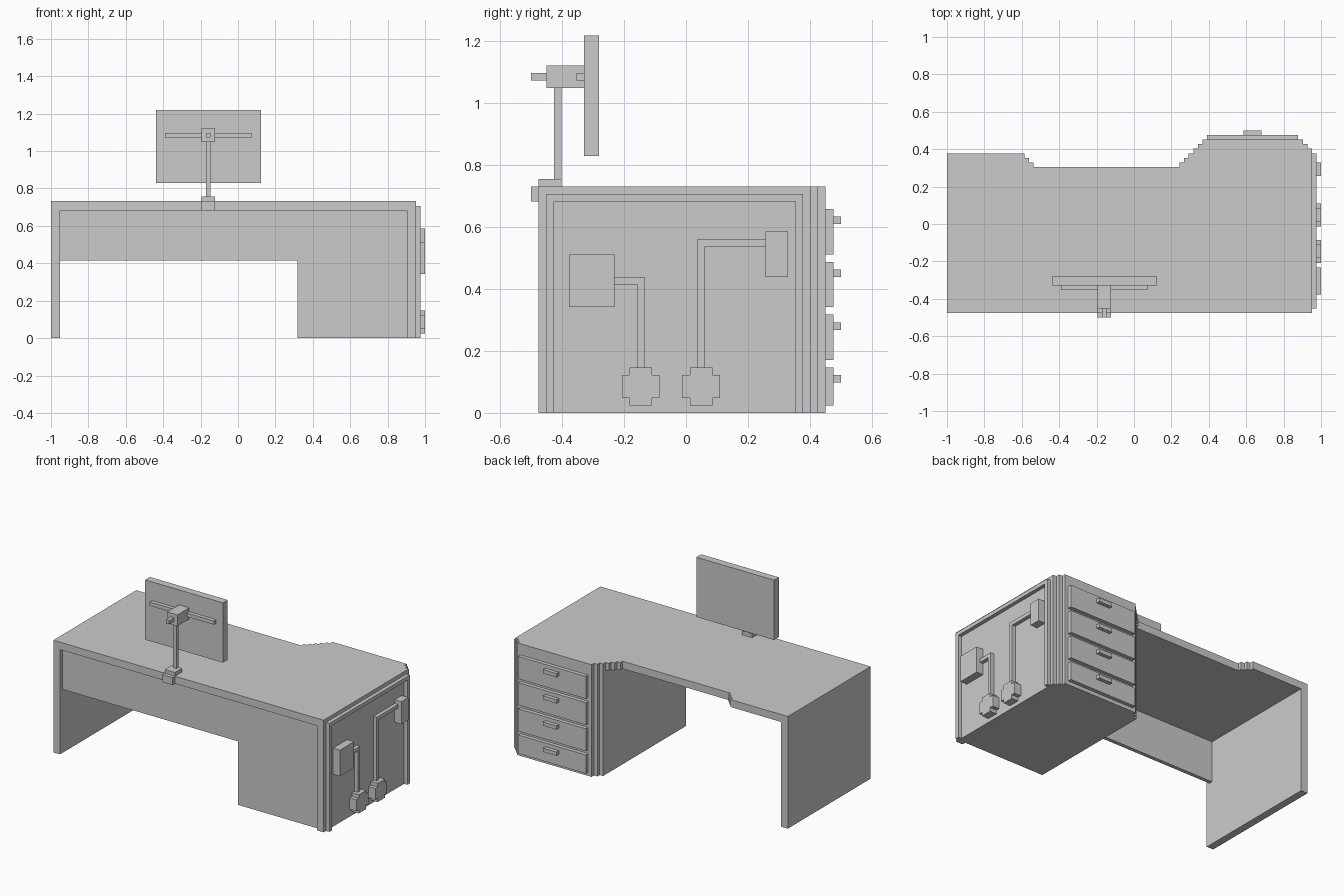
import bpy, bmesh
from mathutils import Vector

if "Cube" in bpy.data.objects:
    bpy.data.objects.remove(bpy.data.objects["Cube"])

U = 2 / 82  # the model sits on a regular block grid


def P(x, y, z):
    return Vector((-1 + x * U, -0.5 + y * U, z * U))


def prism(name, profile, lo, hi, axis="z"):
    """Extrude a grid profile: (x, y) along z, or (y, z) along x."""
    bm = bmesh.new()
    place = (lambda a, b, t: P(a, b, t)) if axis == "z" else (lambda a, b, t: P(t, a, b))
    face = bm.faces.new([bm.verts.new(place(a, b, lo)) for a, b in profile])
    out = bmesh.ops.extrude_face_region(bm, geom=[face])
    move = Vector((0, 0, (hi - lo) * U)) if axis == "z" else Vector(((hi - lo) * U, 0, 0))
    bmesh.ops.translate(bm, vec=move, verts=[v for v in out["geom"] if isinstance(v, bmesh.types.BMVert)])
    bmesh.ops.recalc_face_normals(bm, faces=bm.faces)
    mesh = bpy.data.meshes.new(name)
    bm.to_mesh(mesh)
    bm.free()
    ob = bpy.data.objects.new(name, mesh)
    bpy.context.collection.objects.link(ob)
    return ob


def box(name, x, y, z):
    return prism(name, [(x[0], y[0]), (x[1], y[0]), (x[1], y[1]), (x[0], y[1])], *z)


def steps(x, y, dx, dy, n):
    """Staircase of n unit steps, each going dx/dy along the first nonzero order (y, then x)."""
    pts = []
    for _ in range(n):
        pts.append((x, y))
        y += dy
        pts.append((x, y))
        x += dx
    return pts


# Desk top with stepped outline
right_corner = [(80, 1), (80, 37), (79, 37), (79, 38), (78, 38), (78, 39)]
inner_curve = steps(56, 39, -1, -1, 6)
left_curve = [(19, 33), (19, 34), (18, 34), (18, 35), (17, 35), (17, 36)]
prism("desk_top", [(0, 1)] + right_corner + inner_curve + left_curve + [(0, 36)], 28, 30)

# Supports
box("left_side_panel", (0, 2), (1, 36), (0, 28))
box("modesty_panel", (2, 54), (2, 3), (17, 28))
prism("drawer_pedestal", [(54, 2), (78, 2), (78, 1)] + right_corner
      + [(56, 39), (56, 38), (55, 38), (55, 37), (54, 37)], 0, 28)

# Drawers and pulls on the back
for i, (bottom, top) in enumerate([(1, 6), (7, 13), (14, 20), (21, 27)]):
    box(f"drawer_front_{i + 1}", (57, 77), (39, 40), (bottom, top))
    h = 4 + 7 * i
    box(f"drawer_pull_{i + 1}", (65, 69), (40, 41), (h, h + 1))

# Raised frame on the right side, open at the bottom
prism("side_frame", [(2, 0), (3, 0), (3, 28), (35, 28), (35, 0), (36, 0), (36, 29), (2, 29)],
      80, 81, "x")

# Side outlets, cable runs and plugs
box("outlet_box_front", (80, 82), (5, 11), (14, 21))
box("outlet_box_back", (80, 82), (31, 34), (18, 24))
prism("cable_front", [(11, 17), (14, 17), (14, 6), (15, 6), (15, 18), (11, 18)], 80, 81, "x")
prism("cable_back", [(22, 6), (23, 6), (23, 22), (31, 22), (31, 23), (22, 23)], 80, 81, "x")
for name, y in (("plug_front", 12), ("plug_back", 20)):
    cross = [(0, 2), (1, 2), (1, 1), (4, 1), (4, 2), (5, 2),
             (5, 5), (4, 5), (4, 6), (1, 6), (1, 5), (0, 5)]
    prism(name, [(y + a, b) for a, b in cross], 80, 82, "x")

# Monitor on its clamped arm
box("monitor_screen", (23, 46), (7, 9), (34, 50))
box("monitor_crossbar", (25, 44), (6, 7), (44, 45))
box("monitor_mount", (33, 36), (2, 7), (43, 46))
box("mount_knob", (34, 35), (0, 2), (44, 45))
box("monitor_pole", (34, 35), (3, 4), (31, 43))
box("clamp_plate", (33, 36), (1, 4), (30, 31))
box("clamp_jaw", (33, 36), (0, 1), (28, 30))
